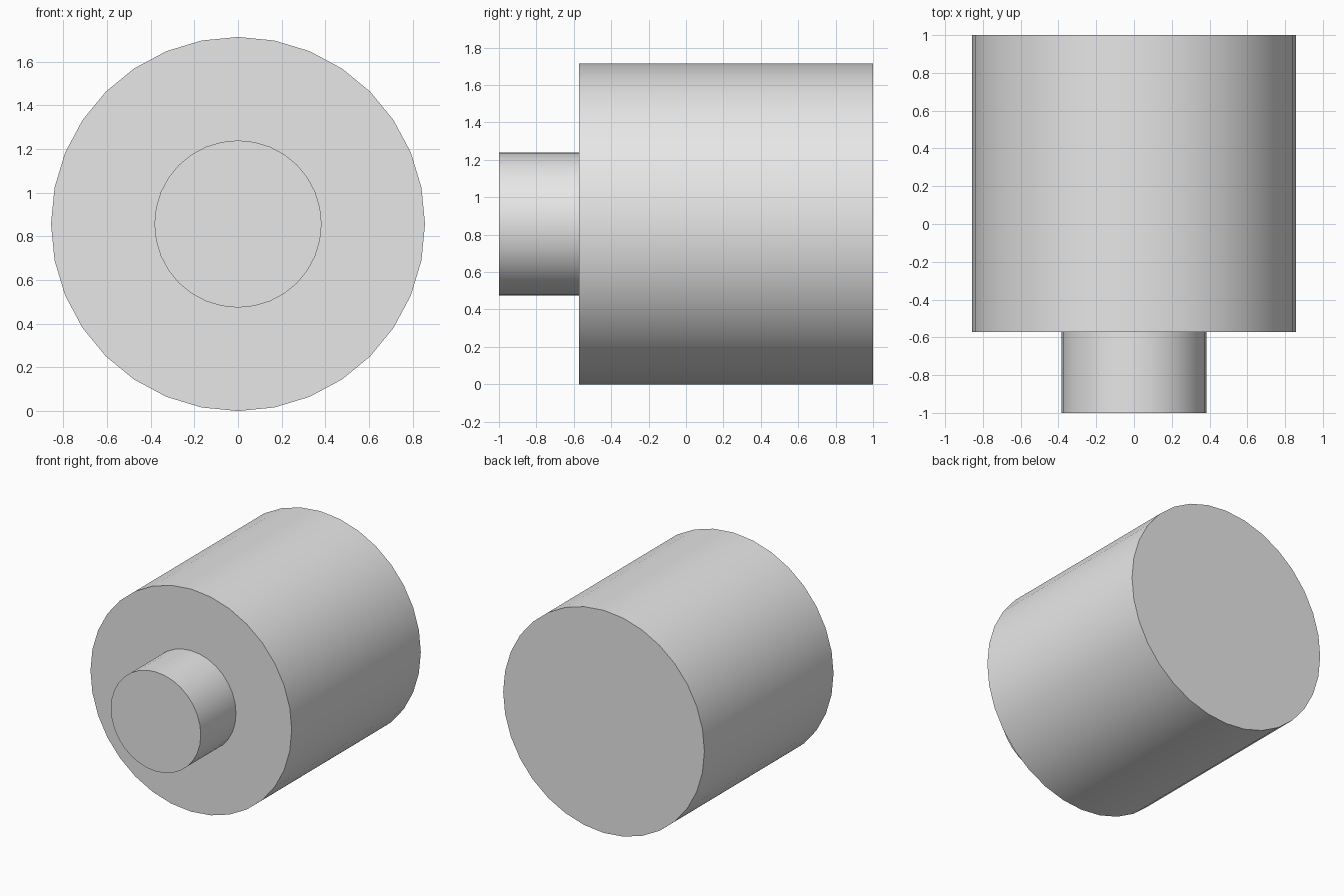
import bpy
import math

cube = bpy.data.objects.get("Cube")
if cube:
    bpy.data.objects.remove(cube, do_unlink=True)

# Single plain grey
grey = bpy.data.materials.new("light_grey")
grey.use_nodes = True
colour = (0.8, 0.8, 0.8, 1)
grey.diffuse_color = colour
grey.node_tree.nodes["Principled BSDF"].inputs["Base Color"].default_value = colour

RADIUS = 0.857      # body radius, also the height of the shared axis
SHOULDER = -0.571   # where the shaft meets the body


def cylinder(name, radius, y_front, y_back):
    """Smooth-sided cylinder lying along y on the shared axis."""
    bpy.ops.mesh.primitive_cylinder_add(
        vertices=32, radius=radius, depth=y_back - y_front,
        location=(0, (y_front + y_back) / 2, RADIUS),
        rotation=(math.pi / 2, 0, 0))
    obj = bpy.context.object
    obj.name = name
    obj.data.materials.append(grey)
    bpy.ops.object.shade_smooth_by_angle(angle=math.radians(30))
    return obj


# Main drum and the narrower shaft in front of it
cylinder("body", RADIUS, SHOULDER, 1)
cylinder("front_shaft", 0.383, -1, SHOULDER)
